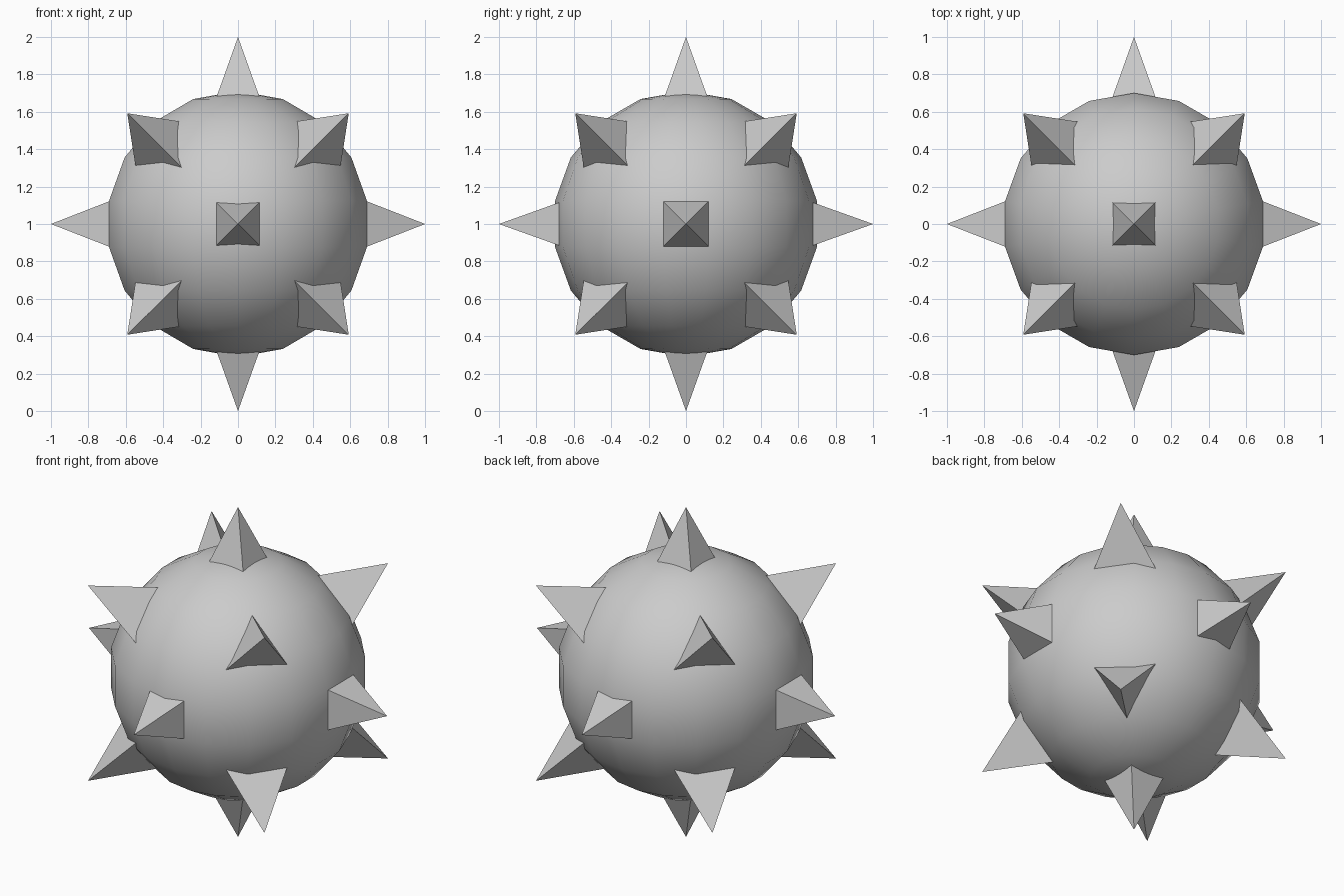
import bpy, bmesh, math
from mathutils import Vector
from itertools import product

if "Cube" in bpy.data.objects:
    bpy.data.objects.remove(bpy.data.objects["Cube"])

CENTRE = Vector((0, 0, 1))
R = 0.711

grey = bpy.data.materials.new("plain grey")
grey.diffuse_color = (0.6, 0.6, 0.6, 1)
grey.use_nodes = True
grey.node_tree.nodes["Principled BSDF"].inputs["Base Color"].default_value = grey.diffuse_color


def finish(name, bm, smooth=False):
    bmesh.ops.recalc_face_normals(bm, faces=bm.faces)
    for f in bm.faces:
        f.smooth = smooth
    me = bpy.data.meshes.new(name)
    bm.to_mesh(me)
    bm.free()
    me.materials.append(grey)
    ob = bpy.data.objects.new(name, me)
    ob.location = CENTRE
    bpy.context.collection.objects.link(ob)
    return ob


def spike(name, tip, base):
    """Pyramid from a ring of base points to a tip."""
    bm = bmesh.new()
    t = bm.verts.new(tip)
    ring = [bm.verts.new(p) for p in base]
    for i, v in enumerate(ring):
        bm.faces.new((t, v, ring[(i + 1) % len(ring)]))
    bm.faces.new(ring)
    finish(name, bm)


# Ball: low-poly sphere, 18 segments by 9 rings, with a vertex on the y axis
bm = bmesh.new()
arc = [bm.verts.new((0, R * math.sin(math.pi * i / 9), R * math.cos(math.pi * i / 9)))
       for i in range(10)]
edges = [bm.edges.new(p) for p in zip(arc, arc[1:])]
bmesh.ops.spin(bm, geom=arc + edges, cent=(0, 0, 0), axis=(0, 0, 1),
               angle=math.tau, steps=18)
bmesh.ops.remove_doubles(bm, verts=bm.verts, dist=0.001)
finish("ball", bm, smooth=True)

# Axis spikes: six square pyramids, slightly wider along x
for axis, slope in enumerate((0.39, 0.358, 0.358)):
    for s in (-1, 1):
        depth = 0.40
        w = slope * depth
        base = []
        for a, b in ((-w, -w), (w, -w), (w, w), (-w, w)):
            p = [a, b]
            p.insert(axis, s * (1 - depth))
            base.append(p)
        tip = [0, 0, 0]
        tip[axis] = s
        spike("axis_spike", tip, base)

# Corner spikes: eight three-sided pyramids, each ridge leaning to one axis
for signs in product((-1, 1), repeat=3):
    tip = Vector((0.592,) * 3)
    base = []
    for axis in range(3):
        p = Vector((0.322,) * 3)
        p[axis] = 0.55
        p = tip + (p - tip) * 1.2
        base.append([c * s for c, s in zip(p, signs)])
    spike("corner_spike", [c * s for c, s in zip(tip, signs)], base)
